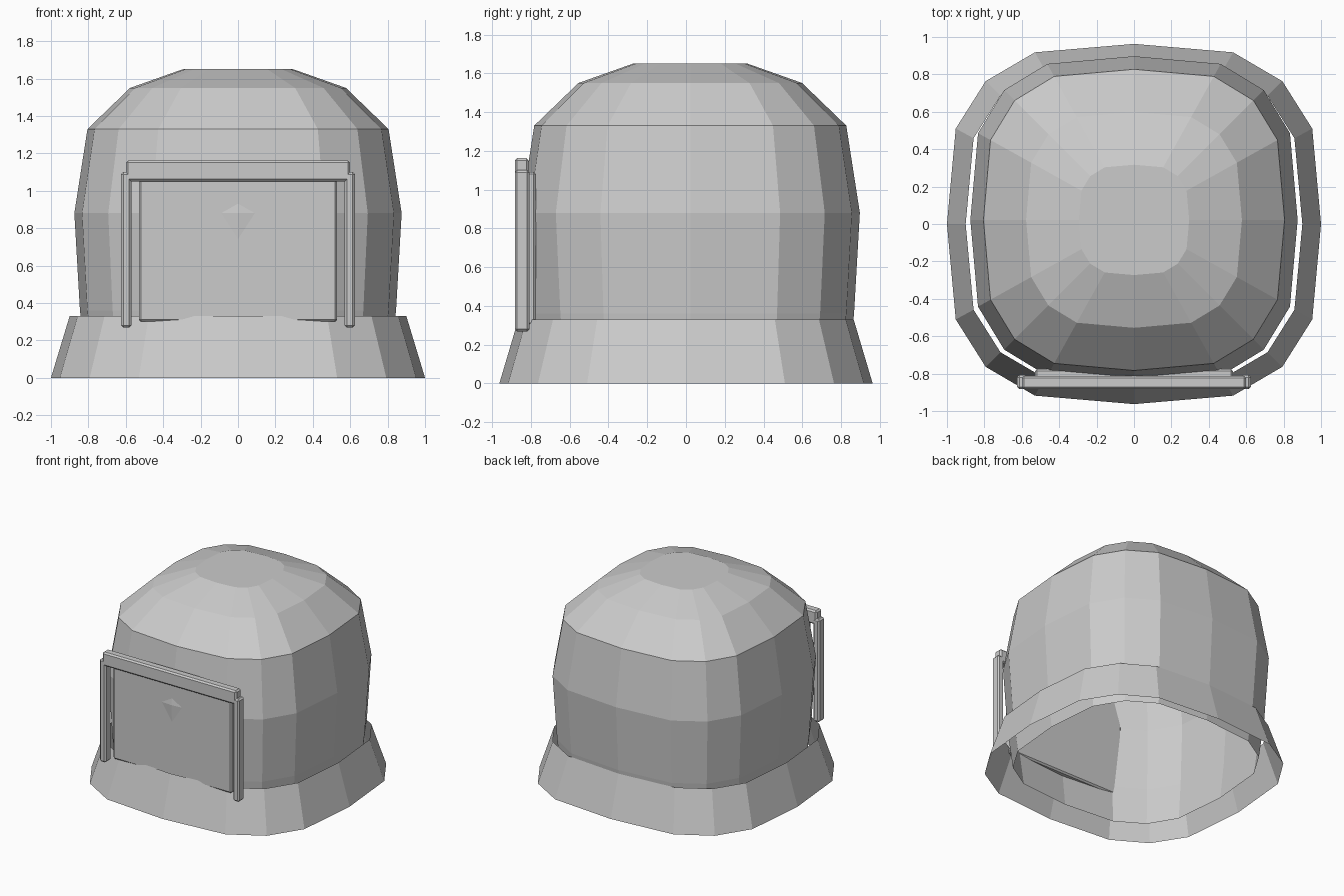
import bpy, bmesh

if "Cube" in bpy.data.objects:
    bpy.data.objects.remove(bpy.data.objects["Cube"])

# Quarter outline of the rounded-square section, mirrored to 16 sides
Q = [(1, 0), (.953, .53), (.793, .793), (.53, .953)]
RING = []
for k in range(4):
    for x, y in Q:
        for _ in range(k):
            x, y = -y, x
        RING.append((x, y))


def loft(name, profile, cy=0.0, cap=False):
    """Stack section rings given as (half width x, half depth y, z)."""
    bm = bmesh.new()
    rings = [[bm.verts.new((x * rx, y * ry + cy, z)) for x, y in RING]
             for rx, ry, z in profile]
    n = len(RING)
    for a, b in zip(rings, rings[1:]):
        for i in range(n):
            j = (i + 1) % n
            bm.faces.new((a[i], a[j], b[j], b[i]))
    if cap:
        bm.faces.new(rings[-1])
    return finish(name, bm)


def finish(name, bm):
    me = bpy.data.meshes.new(name)
    bm.to_mesh(me)
    bm.free()
    ob = bpy.data.objects.new(name, me)
    bpy.context.collection.objects.link(ob)
    return ob


def box(name, x, y, z, bevel):
    """Bevelled box from (min, max) ranges."""
    bm = bmesh.new()
    bmesh.ops.create_cube(bm, size=1)
    for v in bm.verts:
        v.co = [r[0] if c < 0 else r[1] for c, r in zip(v.co, (x, y, z))]
    bmesh.ops.bevel(bm, geom=bm.edges[:], offset=bevel, segments=1,
                    affect='EDGES')
    return finish(name, bm)


# Rounded shell, open underneath
loft("dome", [(r, r, z) for r, z in [(.81, .045), (.845, .36), (.875, .88),
     (.805, 1.33), (.577, 1.55), (.295, 1.65)]], cy=.022, cap=True)

# Flared base skirt, open above and below
loft("skirt", [(1, .963, 0), (.9, .865, .33)])

# Front face panel and its surrounding frame
box("face_panel", (-.53, .53), (-.845, -.775), (.30, 1.092), .012)
box("frame_top_bar", (-.6, .6), (-.883, -.812), (1.05, 1.162), .012)
for side, x in (("left", (-.625, -.57)), ("right", (.57, .625))):
    box("frame_post_" + side, x, (-.883, -.808), (.268, 1.1), .012)
